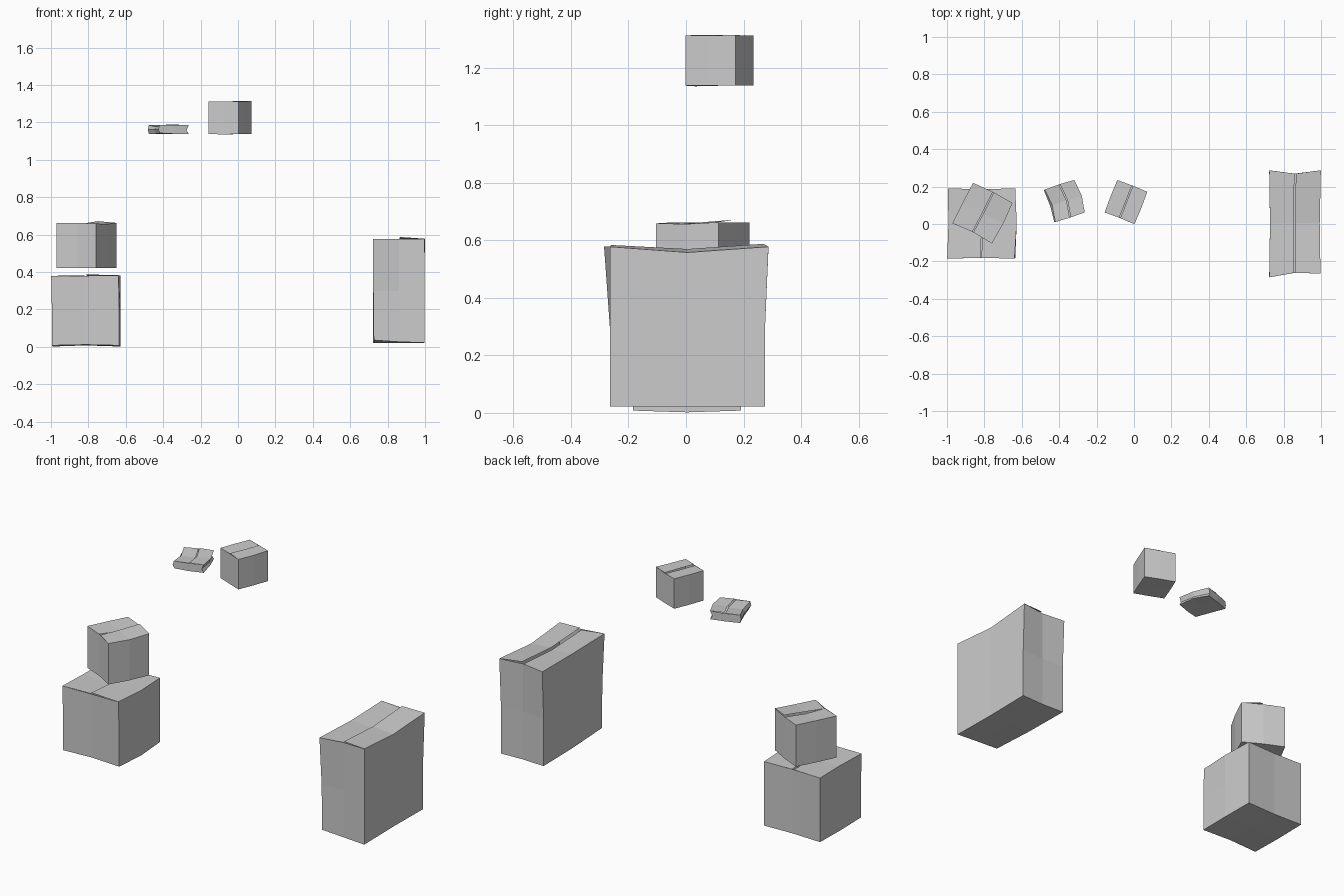
import bpy, bmesh, math
from mathutils import Vector

if "Cube" in bpy.data.objects:
    bpy.data.objects.remove(bpy.data.objects["Cube"])


def carton(name, centre, size, rot=0, bulge=(0, 0, 0, 0), tweaks=None, flaps=((0,) * 3, (0,) * 3), gap=0.003):
    """Worn box: walls and base on a 3x3x3 lattice, closed by two top flaps.
    bulge = outward push of the mid line of the -x, +x, -y, +y walls.
    tweaks = lattice point -> offset; flaps = lift of each seam edge, front to back."""
    bm = bmesh.new()
    tweaks = tweaks or {}
    grid = {}
    for i in (-1, 0, 1):
        for j in (-1, 0, 1):
            for k in (-1, 0, 1):
                if (i, j) == (0, 0) and k >= 0:
                    continue
                p = Vector((i * size[0], j * size[1], k * size[2])) / 2
                if i and not j:
                    p.x += i * bulge[0 if i < 0 else 1]
                if j and not i:
                    p.y += j * bulge[2 if j < 0 else 3]
                p += Vector(tweaks.get((i, j, k), (0, 0, 0)))
                grid[i, j, k] = bm.verts.new(p)
    # walls, walking round the outline
    ring = [(-1, -1), (0, -1), (1, -1), (1, 0), (1, 1), (0, 1), (-1, 1), (-1, 0)]
    for n, a in enumerate(ring):
        b = ring[(n + 1) % 8]
        for k in (-1, 0):
            bm.faces.new([grid[a + (k,)], grid[b + (k,)], grid[b + (k + 1,)], grid[a + (k + 1,)]])
    # base
    for i in (-1, 0):
        for j in (-1, 0):
            bm.faces.new([grid[i, j, -1], grid[i, j + 1, -1], grid[i + 1, j + 1, -1], grid[i + 1, j, -1]])
    # two top flaps meeting at a seam
    for side, lift in zip((-1, 1), flaps):
        inner = []
        for j in (-1, 0, 1):
            mid = (grid[-1, j, 1].co + grid[1, j, 1].co) / 2
            if j:
                mid.y = grid[0, j, 1].co.y
            inner.append(bm.verts.new(mid + Vector((side * gap, 0, lift[j + 1]))))
        for j in (0, 1):
            quad = [grid[side, j - 1, 1], inner[j], inner[j + 1], grid[side, j, 1]]
            bm.faces.new(quad if side < 0 else quad[::-1])
    me = bpy.data.meshes.new(name)
    bm.to_mesh(me)
    bm.free()
    ob = bpy.data.objects.new(name, me)
    ob.location = centre
    ob.rotation_euler.z = math.radians(rot)
    bpy.context.collection.objects.link(ob)
    return ob


# large cube carton on the floor
carton("large_carton", (-0.815, 0.003, 0.194), (0.36, 0.376, 0.372),
       bulge=(-0.003, 0.008, -0.004, -0.006),
       tweaks={(0, -1, -1): (0, 0, 0.004), (-1, 0, -1): (0, 0, -0.006), (1, 0, -1): (0, 0, -0.006),
               (-1, -1, 1): (-0.004, 0, 0), (1, -1, 1): (-0.004, 0, 0.003)},
       flaps=((0, -0.01, -0.003), (0.006, 0.002, 0)))

# small carton stacked at an angle
carton("stacked_carton", (-0.81, 0.058, 0.542), (0.237, 0.243, 0.242), rot=-27,
       bulge=(0.002, 0.006, -0.008, 0.005),
       tweaks={(1, -1, 1): (0, 0, -0.004), (1, 0, 1): (0, 0, -0.006)},
       flaps=((0, -0.006, 0), (-0.004, 0.003, 0.009)))

# tall narrow carton
carton("tall_carton", (0.86, 0.005, 0.3), (0.274, 0.54, 0.556),
       bulge=(-0.004, -0.004, -0.004, -0.006),
       tweaks={(-1, -1, 1): (0, -0.02, 0), (-1, 1, 1): (0, 0.012, -0.004), (1, 1, 1): (0.002, 0.012, 0),
               (-1, -1, -1): (0.003, 0, 0.014), (0, -1, -1): (0, 0, 0.005),
               (1, 0, 1): (0, 0, -0.02), (-1, 0, 1): (0, 0, -0.008)},
       flaps=((-0.006, -0.004, 0), (0.006, 0.006, 0.012)), gap=0.004)

# upper shelf-height carton
carton("upper_carton", (-0.043, 0.117, 1.225), (0.172, 0.186, 0.174), rot=-21.5,
       bulge=(0.002, 0.002, -0.002, 0.002),
       tweaks={(0, -1, -1): (0, 0, -0.002), (1, 1, 1): (0, 0, 0.003)},
       flaps=((-0.003, -0.003, -0.003), (0.003, 0.002, 0)))

# crushed carton: ends fold at mid height
fold = {(1, j, 0): (-0.012, 0, -0.003) for j in (-1, 0, 1)}
fold.update({(-1, j, 0): (-0.006, 0, 0) for j in (-1, 0, 1)})
fold.update({(1, 1, 1): (0, 0, 0.003), (-1, -1, -1): (0.004, 0, 0.004), (-1, 0, 1): (0.006, 0, -0.008),
             (1, 0, -1): (-0.004, 0, 0.006)})
carton("crushed_carton", (-0.37, 0.123, 1.162), (0.165, 0.182, 0.046), rot=18,
       bulge=(-0.006, 0.013, 0.002, 0.003), tweaks=fold,
       flaps=((-0.004, -0.004, 0), (0.002, 0.002, 0.003)))
